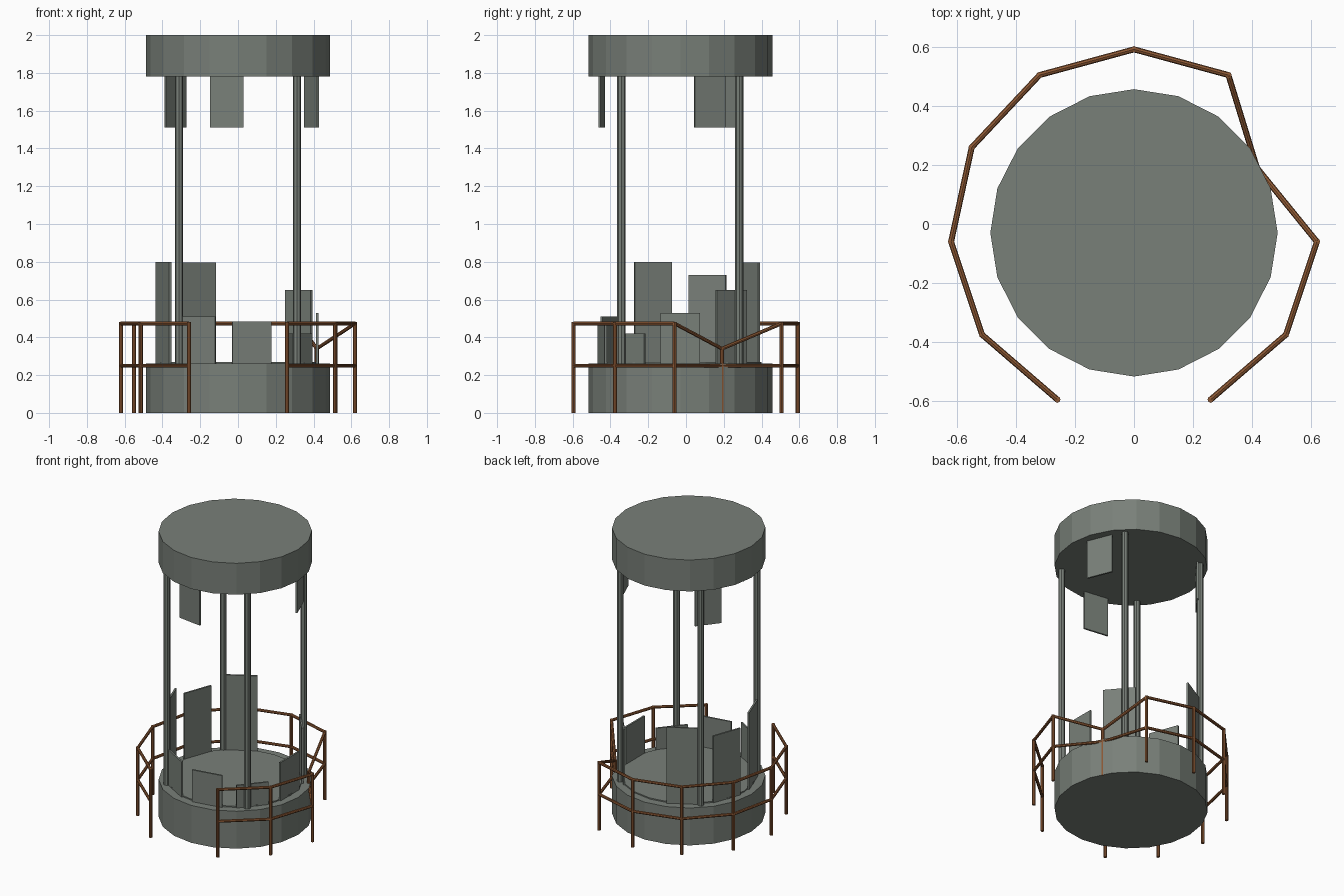
import bpy
from math import cos, sin, radians
from mathutils import Vector, Matrix

if "Cube" in bpy.data.objects:
    bpy.data.objects.remove(bpy.data.objects["Cube"])


def material(name, rgb):
    m = bpy.data.materials.new(name)
    m.use_nodes = True
    m.diffuse_color = (*rgb, 1)
    m.node_tree.nodes["Principled BSDF"].inputs["Base Color"].default_value = (*rgb, 1)
    return m


GREY = material("grey_green_metal", (0.19, 0.215, 0.19))
RUST = material("rusty_brown", (0.27, 0.1, 0.035))
CENTRE = Vector((0, -0.03, 0))


def rod(name, start, end, radius, sides, mat):
    """Straight prism between two points."""
    start, end = Vector(start), Vector(end)
    axis = end - start
    bpy.ops.mesh.primitive_cylinder_add(vertices=sides, radius=radius, depth=axis.length)
    ob = bpy.context.object
    ob.name = name
    ob.matrix_world = (Matrix.Translation((start + end) / 2)
                       @ axis.to_track_quat("Z", "Y").to_matrix().to_4x4())
    ob.data.materials.append(mat)
    return ob


def drum(name, radius, low, high):
    bpy.ops.mesh.primitive_cylinder_add(vertices=20, radius=radius, depth=high - low,
                                        location=CENTRE + Vector((0, 0, (low + high) / 2)))
    ob = bpy.context.object
    ob.name = name
    ob.data.materials.append(GREY)


def shard(name, angle, width, low, high):
    """Thin flat plate facing outwards on the glazing circle."""
    a = radians(angle)
    spot = CENTRE + Vector((0.42 * cos(a), 0.42 * sin(a), (low + high) / 2))
    bpy.ops.mesh.primitive_cube_add(size=1, location=spot, rotation=(0, 0, a))
    ob = bpy.context.object
    ob.name = name
    ob.scale = (0.012, width, high - low)
    ob.data.materials.append(GREY)


# Base and cap
drum("base_drum", 0.487, 0, 0.262)
drum("base_floor", 0.43, 0.25, 0.27)
drum("top_drum", 0.487, 1.78, 2.0)

# Four pillars
for sx in (-1, 1):
    for sy in (-1, 1):
        foot = CENTRE + Vector((0.312 * sx, 0.312 * sy, 0.2))
        rod("pillar", foot, foot + Vector((0, 0, 1.6)), 0.022, 8, GREY)

# Broken panels standing on the base, one slot left empty
heights = {0: 0.53, 40: 0.65, 120: 0.795, 160: 0.73,
           200: 0.80, 240: 0.51, 280: 0.485, 320: 0.42}
for angle, top in heights.items():
    shard("lower_panel", angle, 0.21, 0.26, top)

# Broken panels hanging from the cap
for angle in (22, 142, 262):
    shard("upper_panel", angle, 0.177, 1.51, 1.79)

# Railing: open at the front, with one post dented inwards
half = [(0.26, -0.595), (0.515, -0.375), (0.62, -0.06), (0.55, 0.26), (0.32, 0.505)]
points = [(-x, y, 0.473) for x, y in half] + [(0, 0.592, 0.473)]
points += [(x, y, 0.473) for x, y in reversed(half)]
points[7] = (0.417, 0.19, 0.34)

for x, y, z in points:
    rod("railing_post", (x, y, 0), (x, y, z + 0.007), 0.011, 8, RUST)
for a, b in zip(points, points[1:]):
    rod("top_rail", a, b, 0.01, 8, RUST)
    rod("middle_rail", (a[0], a[1], 0.25), (b[0], b[1], 0.25), 0.01, 8, RUST)
